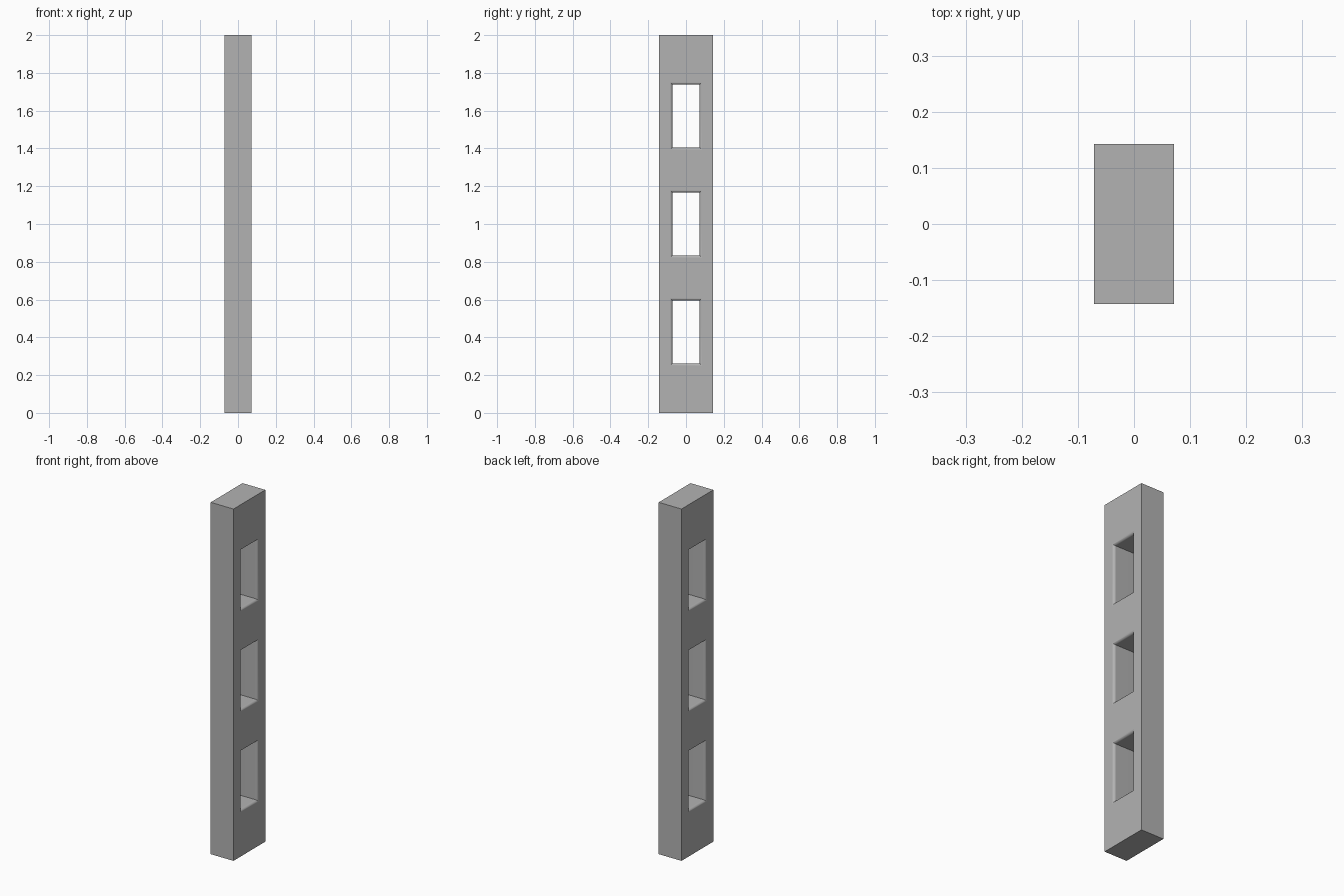
import bpy, bmesh, math

cube = bpy.data.objects.get("Cube")
if cube:
    bpy.data.objects.remove(cube, do_unlink=True)

UNIT = 1 / 7                      # beam is 1 x 2 x 14 units
HALF_X, HALF_Y, HEIGHT = UNIT / 2, UNIT, 2.0
HOLE_Y, HOLE_Z, FILLET = 0.0715, 0.166, 0.0143
STEPS = 6

# Plain grey material
grey = bpy.data.materials.new("plain grey")
grey.use_nodes = True
color = (0.45, 0.45, 0.45, 1)
grey.diffuse_color = color
grey.node_tree.nodes["Principled BSDF"].inputs["Base Color"].default_value = color


def new_object(name, bm):
    bmesh.ops.recalc_face_normals(bm, faces=bm.faces)
    mesh = bpy.data.meshes.new(name)
    bm.to_mesh(mesh)
    bm.free()
    obj = bpy.data.objects.new(name, mesh)
    mesh.materials.append(grey)
    bpy.context.collection.objects.link(obj)
    return obj


def hole_cutter(bm, z):
    """Rectangular tunnel along x that flares with a round fillet at each side."""
    flare = []
    for i in range(STEPS + 1):
        a = i / STEPS * math.pi / 2
        flare.append((HALF_X - FILLET + FILLET * math.sin(a),
                      FILLET * (1 - math.cos(a))))
    flare.append((HALF_X + FILLET, FILLET))
    stations = [(-x, g) for x, g in reversed(flare)] + flare
    rings = [[bm.verts.new((x, sy * (HOLE_Y + g), z + sz * (HOLE_Z + g)))
              for sy, sz in ((-1, -1), (1, -1), (1, 1), (-1, 1))]
             for x, g in stations]
    for a, b in zip(rings, rings[1:]):
        for i in range(4):
            j = (i + 1) % 4
            bm.faces.new((a[i], a[j], b[j], b[i]))
    bm.faces.new(rings[0])
    bm.faces.new(rings[-1])


# Beam body
bm = bmesh.new()
bmesh.ops.create_cube(bm, size=1)
for v in bm.verts:
    v.co.x *= 2 * HALF_X
    v.co.y *= 2 * HALF_Y
    v.co.z = (v.co.z + 0.5) * HEIGHT
beam = new_object("beam", bm)

# Three rounded windows cut through the wide sides
bm = bmesh.new()
for k in (-1, 0, 1):
    hole_cutter(bm, HEIGHT / 2 + k * 4 * UNIT)
cutter = new_object("window_cutter", bm)
cutter.hide_render = True

bpy.ops.object.select_all(action='DESELECT')
beam.select_set(True)
bpy.context.view_layer.objects.active = beam
cut = beam.modifiers.new("windows", 'BOOLEAN')
cut.operation = 'DIFFERENCE'
cut.solver = 'EXACT'
cut.object = cutter
bpy.ops.object.modifier_apply(modifier=cut.name)
bpy.data.objects.remove(cutter, do_unlink=True)

# Smooth rims, flat sides
bpy.ops.object.shade_smooth_by_angle(angle=math.radians(30))
weighted = beam.modifiers.new("weighted normals", 'WEIGHTED_NORMAL')
weighted.keep_sharp = True
